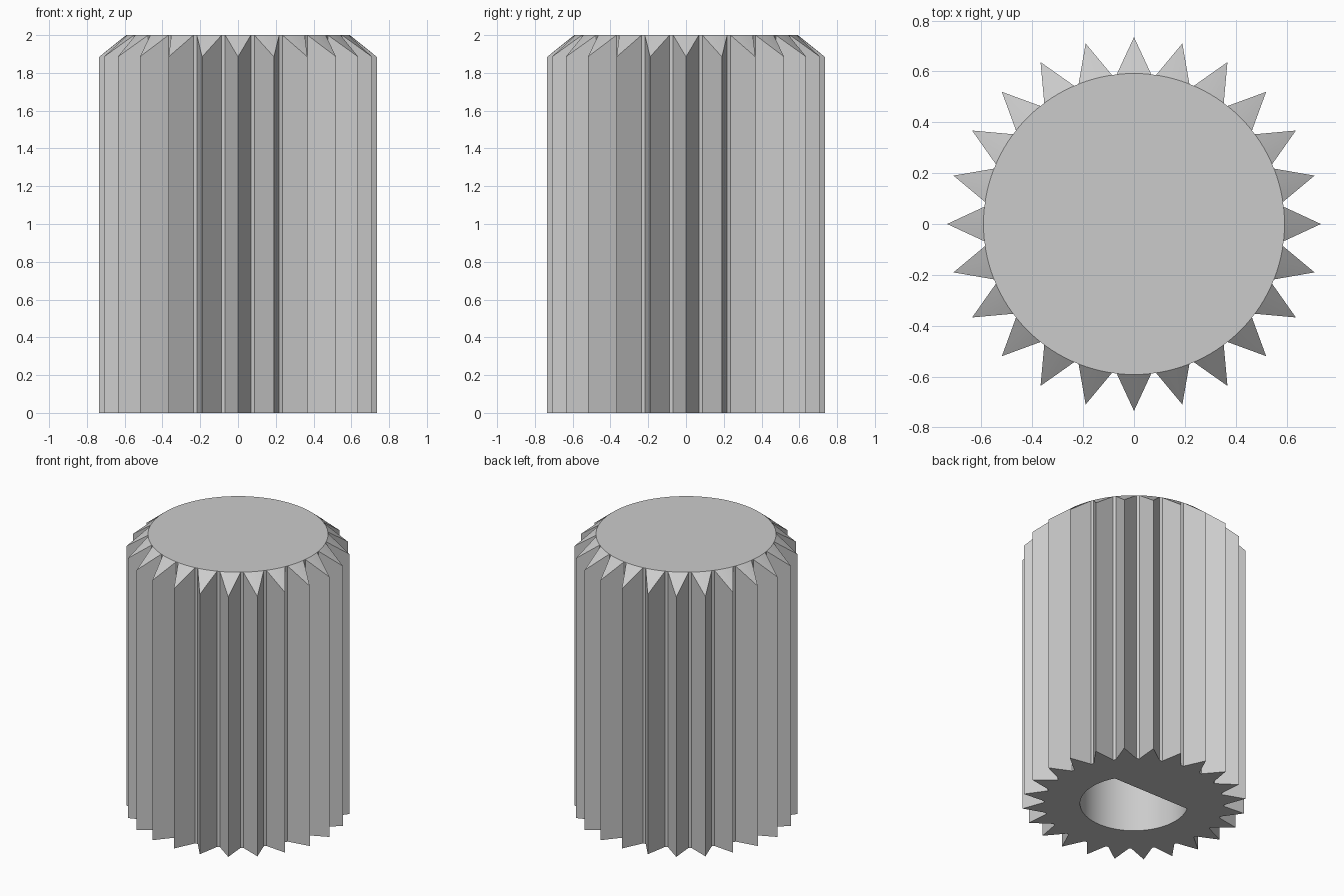
import bpy, bmesh
from math import sin, cos, radians, acos, pi

cube = bpy.data.objects.get("Cube")
if cube:
    bpy.data.objects.remove(cube)

TEETH = 24
ROOT, TIP = 0.592, 0.735       # body radius and tooth tip radius
HEIGHT, SHOULDER = 2.0, 1.885  # top face and start of the tooth bevel
HALF = radians(6.6)            # half angle of a tooth at its root
ARC = 4                        # top rim segments over each tooth
BORE, FLAT, DEPTH = 0.355, 0.174, 1.6

grey = bpy.data.materials.new("plain grey")
grey.use_nodes = True
colour = (0.6, 0.6, 0.6, 1)
grey.diffuse_color = colour
grey.node_tree.nodes["Principled BSDF"].inputs["Base Color"].default_value = colour

bm = bmesh.new()


def vert(r, a, z):
    return bm.verts.new((r * cos(a), r * sin(a), z))


# Toothed wall with bevelled tooth tops
bottom, top = [], []
sections = []
for i in range(TEETH):
    a = 2 * pi * i / TEETH
    base = [vert(ROOT, a - HALF, 0), vert(TIP, a, 0), vert(ROOT, a + HALF, 0)]
    tip = vert(TIP, a, SHOULDER)
    rim = [vert(ROOT, a - HALF + 2 * HALF * k / ARC, HEIGHT) for k in range(ARC + 1)]
    bm.faces.new((base[0], base[1], tip, rim[0]))
    bm.faces.new((base[1], base[2], rim[-1], tip))
    for p, q in zip(rim, rim[1:]):
        bm.faces.new((tip, q, p))
    bottom += base
    top += rim
    sections.append((base, rim))

# Narrow strips of body between the teeth
for i, (base, rim) in enumerate(sections):
    next_base, next_rim = sections[(i + 1) % TEETH]
    bm.faces.new((base[2], next_base[0], next_rim[0], rim[-1]))

# Flat top
bm.faces.new(top)

# D-shaped blind bore, its flat towards the back
half_flat = acos(FLAT / BORE)
start, sweep, steps = pi / 2 + half_flat, 2 * pi - 2 * half_flat, 48
angles = [start + sweep * k / steps for k in range(steps + 1)]
mouth = [vert(BORE, a, 0) for a in angles]
end = [vert(BORE, a, DEPTH) for a in angles]
for k in range(len(mouth)):
    n = (k + 1) % len(mouth)
    bm.faces.new((mouth[n], mouth[k], end[k], end[n]))
bm.faces.new(end)

# Underside between the toothed outline and the bore
loops = [bm.edges.get((loop[k - 1], loop[k])) for loop in (bottom, mouth) for k in range(len(loop))]
bmesh.ops.triangle_fill(bm, edges=loops, use_beauty=True, normal=(0, 0, -1))
bmesh.ops.recalc_face_normals(bm, faces=bm.faces)

mesh = bpy.data.meshes.new("fluted_knob")
bm.to_mesh(mesh)
bm.free()
mesh.materials.append(grey)
knob = bpy.data.objects.new("fluted_knob", mesh)
bpy.context.collection.objects.link(knob)

bpy.ops.object.select_all(action='DESELECT')
knob.select_set(True)
bpy.context.view_layer.objects.active = knob
bpy.ops.object.shade_smooth_by_angle(angle=radians(25))
